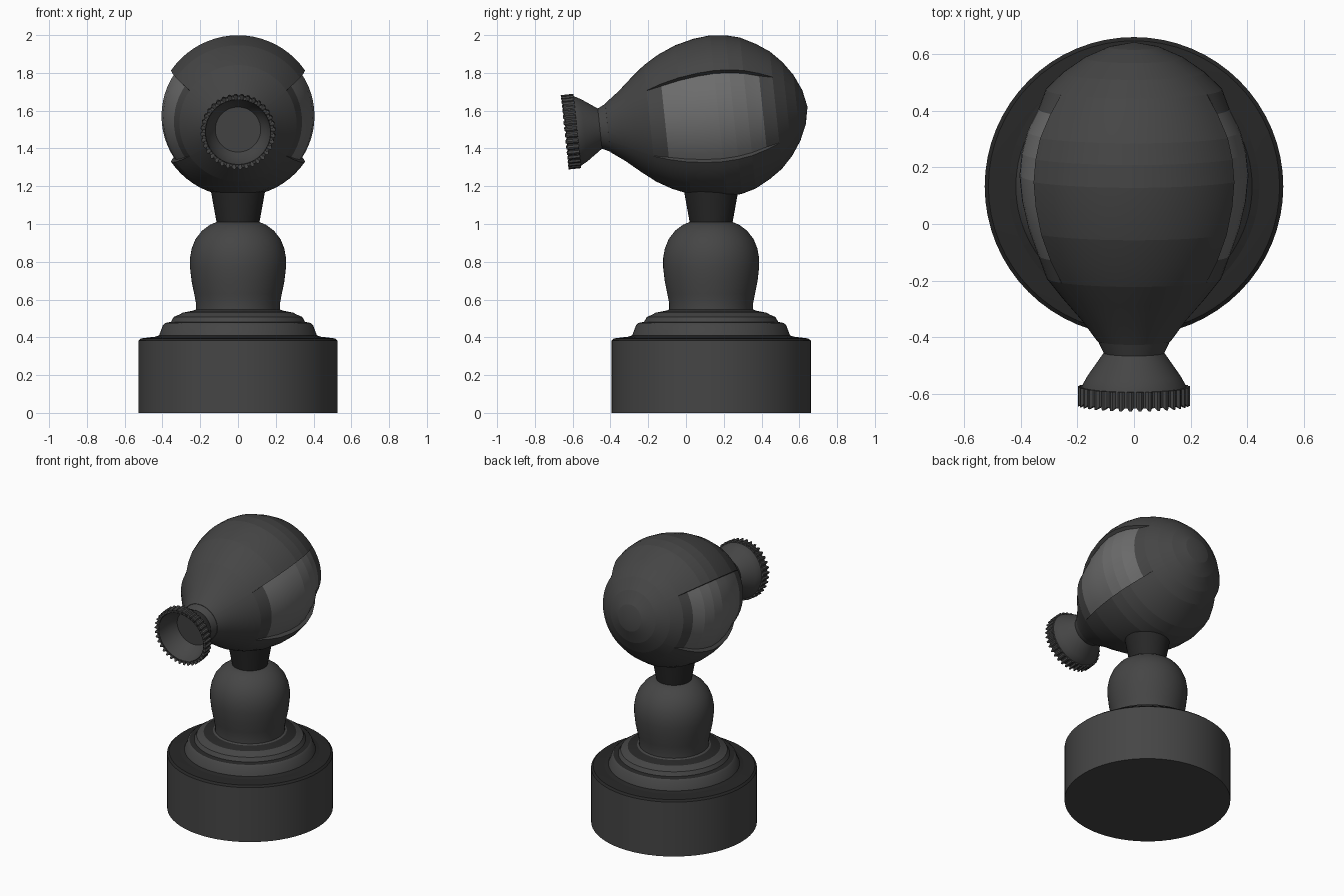
import bpy, bmesh
from math import sin, cos, pi, radians, degrees
from mathutils import Matrix

if "Cube" in bpy.data.objects:
    bpy.data.objects.remove(bpy.data.objects["Cube"])

CY = 0.133                    # centre of base and head along y


def material(name, v):
    m = bpy.data.materials.new(name)
    m.diffuse_color = (v, v, v, 1)
    m.use_nodes = True
    m.node_tree.nodes["Principled BSDF"].inputs["Base Color"].default_value = m.diffuse_color
    return m


BODY = material("charcoal", 0.06)
DARK = material("near black", 0.02)
PANEL = material("mid grey", 0.15)
HEAD_AXIS = (Matrix.Translation((0, CY, 1.567)) @ Matrix.Rotation(radians(6), 4, 'X')
             @ Matrix.Rotation(radians(-90), 4, 'X'))   # local z runs to the rear


def revolve(name, profile, mats, angles=None, point=None, smooth=30, matrix=None, rule=None):
    """Spin (radius, height) points; point() may alter (r, z, ring, column)."""
    angles = angles or [2 * pi * i / 64 for i in range(64)]
    bm = bmesh.new()
    rings = []
    for k, (r, z) in enumerate(profile):
        if r == 0:
            rings.append([bm.verts.new((0, 0, z))])
            continue
        ring = []
        for i, a in enumerate(angles):
            rr, zz = point(r, z, k, i) if point else (r, z)
            ring.append(bm.verts.new((rr * cos(a), rr * sin(a), zz)))
        rings.append(ring)
    n = len(angles)
    for k in range(len(rings) - 1):
        a, b = rings[k], rings[k + 1]
        for i in range(n):
            j = (i + 1) % n
            if len(a) == 1:
                f = bm.faces.new((a[0], b[j], b[i]))
            elif len(b) == 1:
                f = bm.faces.new((a[i], a[j], b[0]))
            else:
                f = bm.faces.new((a[i], a[j], b[j], b[i]))
            if rule:
                f.material_index = rule(k, i)
    bmesh.ops.recalc_face_normals(bm, faces=bm.faces)
    me = bpy.data.meshes.new(name)
    bm.to_mesh(me)
    bm.free()
    for m in mats:
        me.materials.append(m)
    ob = bpy.data.objects.new(name, me)
    bpy.context.collection.objects.link(ob)
    ob.matrix_world = matrix or Matrix.Translation((0, CY, 0))
    bpy.ops.object.select_all(action='DESELECT')
    ob.select_set(True)
    bpy.context.view_layer.objects.active = ob
    bpy.ops.object.shade_smooth_by_angle(angle=radians(smooth))
    return ob


# drum base with a dark top face
revolve("base", [(0, 0), (0.528, 0), (0.528, 0.382), (0.515, 0.394), (0.45, 0.402), (0, 0.402)],
        [BODY, DARK], rule=lambda k, i: int(k >= 2))

# stepped collar: treads dark, risers charcoal
revolve("stepped_collar",
        [(0.45, 0.40), (0.418, 0.41), (0.397, 0.465), (0.385, 0.476), (0.355, 0.482),
         (0.34, 0.508), (0.307, 0.522), (0.295, 0.53), (0.235, 0.542), (0.222, 0.548), (0.2, 0.55)],
        [BODY, DARK], rule=lambda k, i: int(k in (0, 3, 7)))

# rounded pedestal
revolve("pedestal",
        [(0.222, 0.54), (0.222, 0.58), (0.232, 0.63), (0.246, 0.70), (0.254, 0.77), (0.254, 0.82),
         (0.245, 0.87), (0.225, 0.92), (0.19, 0.965), (0.15, 0.995), (0.115, 1.01), (0, 1.012)], [BODY])

# neck
revolve("neck", [(0, 1.0), (0.112, 1.0), (0.148, 1.2), (0, 1.2)], [DARK])

# egg-shaped head with a shallow side recess on each side
EDGE = radians(34)
cols = []                     # (angle, is recessed)
for side in (0, pi):
    cols += [(side - EDGE - 0.006, False)]
    cols += [(side - EDGE + 2 * EDGE * i / 12, True) for i in range(13)]
    cols += [(side + EDGE + 0.006, False)]
    gap = pi - 2 * EDGE
    cols += [(side + EDGE + gap * i / 20, False) for i in range(1, 20)]
head = [(0, -0.56), (0.13, -0.55), (0.185, -0.475), (0.25, -0.40), (0.31, -0.325), (0.357, -0.245),
        (0.397, -0.15), (0.421, -0.05), (0.43, 0.04), (0.422, 0.12), (0.402, 0.195), (0.36, 0.275),
        (0.312, 0.345), (0.25, 0.405), (0.175, 0.457), (0.09, 0.495), (0, 0.513)]
DEPTH = {5: 0.018, 6: 0.024, 7: 0.025, 8: 0.025, 9: 0.025, 10: 0.025, 11: 0.022}


def recess(r, z, k, i):
    return (r - DEPTH.get(k, 0), z) if cols[i][1] else (r, z)


def panel_rule(k, i):
    inside = cols[i][1] and cols[(i + 1) % len(cols)][1]
    return int(inside and 5 <= k <= 10)


revolve("head", head, [BODY, PANEL], angles=[c[0] for c in cols], point=recess,
        smooth=8, matrix=HEAD_AXIS, rule=panel_rule)

# flared nozzle cup, open at the front
revolve("nozzle",
        [(0.13, -0.545), (0.107, -0.592), (0.13, -0.625), (0.165, -0.675), (0.187, -0.715),
         (0.187, -0.77), (0.175, -0.772), (0.168, -0.74), (0.148, -0.68), (0.12, -0.64), (0, -0.64)],
        [BODY], matrix=HEAD_AXIS)

# ribbed rim around the nozzle mouth
TEETH = 72


def tooth(r, z, k, i):
    up = (i // 2) % 2
    return (r + 0.008 * up, z - 0.012 * up * (k == 2)) if k in (1, 2) else (r, z)


revolve("ribbed_rim", [(0.18, -0.712), (0.19, -0.712), (0.19, -0.768), (0.172, -0.77)], [BODY],
        angles=[2 * pi * i / (TEETH * 4) * 2 for i in range(TEETH * 2)], point=tooth,
        smooth=20, matrix=HEAD_AXIS)
